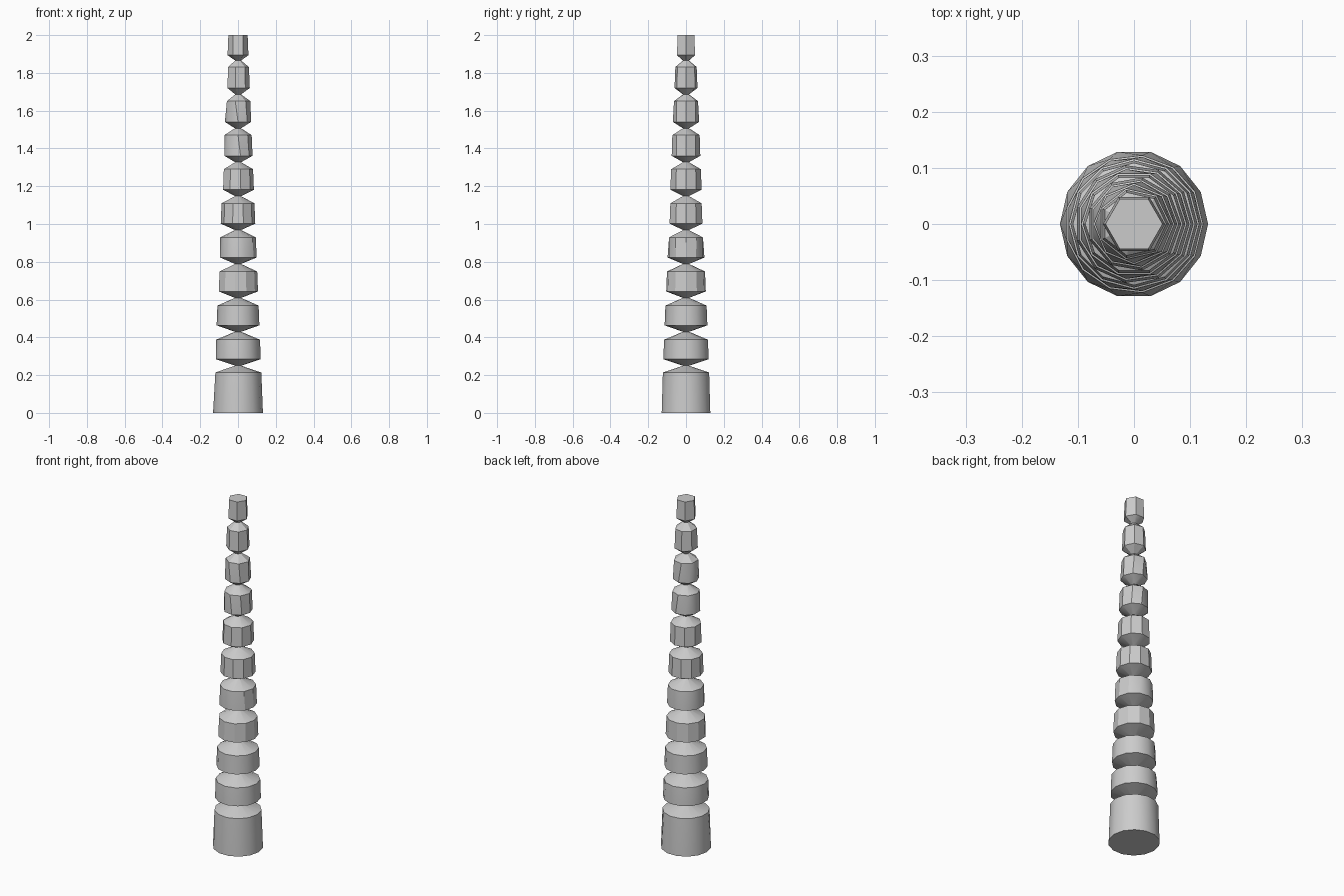
import bpy, bmesh, math

cube = bpy.data.objects.get("Cube")
if cube:
    bpy.data.objects.remove(cube, do_unlink=True)

HEIGHT = 2.0
BASE_R, TOP_R = 0.132, 0.051
BASE_SIDES, TOP_SIDES = 14, 6
NECK_R = 0.016
FIRST_NECK, PITCH, BEADS = 0.25, 0.1795, 9

stone = bpy.data.materials.new("light grey stone")
stone.use_nodes = True
stone.diffuse_color = (0.6, 0.6, 0.6, 1)
stone.node_tree.nodes["Principled BSDF"].inputs["Base Color"].default_value = (0.6, 0.6, 0.6, 1)


def taper(z):
    return BASE_R + (TOP_R - BASE_R) * z / HEIGHT


def sides(z):
    return round(BASE_SIDES + (TOP_SIDES - BASE_SIDES) * z / HEIGHT)


def add_ring(bm, z, radius):
    n = sides(z)
    return [bm.verts.new((radius * math.cos(math.tau * i / n),
                          radius * math.sin(math.tau * i / n), z)) for i in range(n)]


def stitch(bm, low, high):
    """Join two rings that may have different numbers of sides."""
    a, b = len(low), len(high)
    if a == b:
        for i in range(a):
            j = (i + 1) % a
            bm.faces.new((low[i], low[j], high[j], high[i]))
        return
    i = j = 0
    while i < a or j < b:
        if j >= b or (i < a and (i + 1) * b <= (j + 1) * a):
            bm.faces.new((low[i % a], low[(i + 1) % a], high[j % b]))
            i += 1
        else:
            bm.faces.new((low[i % a], high[(j + 1) % b], high[j % b]))
            j += 1


def turned_part(name, profile, cap_bottom=False, cap_top=False):
    bm = bmesh.new()
    rings = [add_ring(bm, z, r) for z, r in profile]
    for low, high in zip(rings, rings[1:]):
        stitch(bm, low, high)
    if cap_bottom:
        bm.faces.new(rings[0][::-1])
    if cap_top:
        bm.faces.new(rings[-1])
    mesh = bpy.data.meshes.new(name)
    bm.to_mesh(mesh)
    bm.free()
    mesh.materials.append(stone)
    obj = bpy.data.objects.new(name, mesh)
    bpy.context.collection.objects.link(obj)
    bpy.ops.object.select_all(action="DESELECT")
    obj.select_set(True)
    bpy.context.view_layer.objects.active = obj
    bpy.ops.object.shade_smooth_by_angle(angle=math.radians(31))


def rim(z):
    return z, taper(z)


# Tall drum at the foot
turned_part("base_drum", [rim(0), rim(FIRST_NECK - 0.036), (FIRST_NECK, NECK_R)],
            cap_bottom=True)

# Stacked beads, each pinched to a narrow neck at both ends
for k in range(BEADS):
    z = FIRST_NECK + k * PITCH
    shoulder = 0.042 - 0.001 * k
    turned_part(f"bead_{k + 1}", [(z, NECK_R), rim(z + 0.034), rim(z + PITCH - shoulder),
                                  (z + PITCH, NECK_R)])

# Flat-topped tip
z = FIRST_NECK + BEADS * PITCH
turned_part("tip", [(z, NECK_R), rim(z + 0.028), rim(HEIGHT)], cap_top=True)
